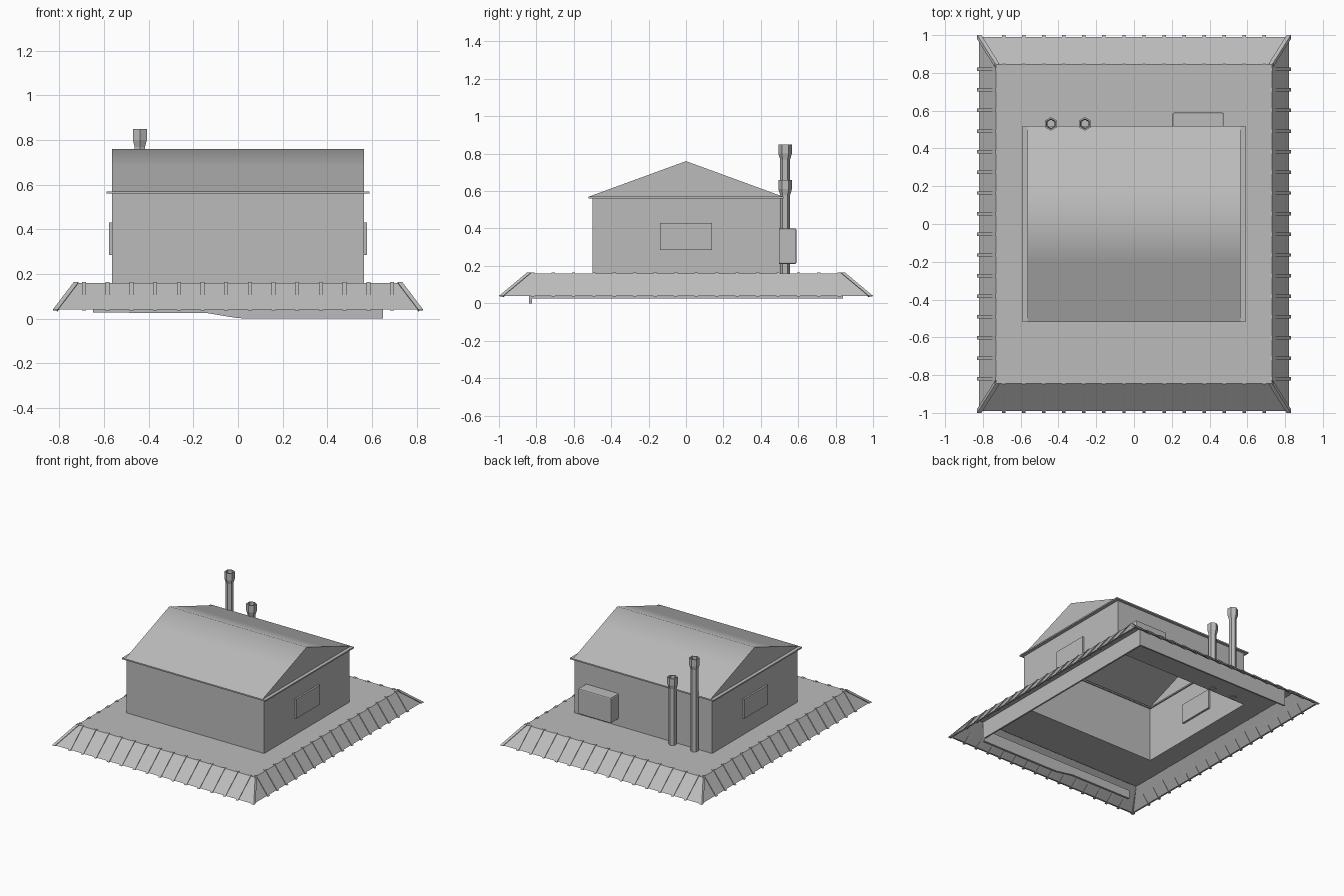
import bpy, bmesh, math
from mathutils import Vector, Matrix

cube = bpy.data.objects.get("Cube")
if cube:
    bpy.data.objects.remove(cube, do_unlink=True)

grey = bpy.data.materials.new("plain_grey")
grey.use_nodes = True
COLOUR = (0.5, 0.5, 0.5, 1)
grey.diffuse_color = COLOUR
grey.node_tree.nodes["Principled BSDF"].inputs["Base Color"].default_value = COLOUR


def finish(name, bm):
    bmesh.ops.recalc_face_normals(bm, faces=bm.faces)
    mesh = bpy.data.meshes.new(name)
    bm.to_mesh(mesh)
    bm.free()
    mesh.materials.append(grey)
    obj = bpy.data.objects.new(name, mesh)
    bpy.context.collection.objects.link(obj)
    return obj


def box(name, lo, hi, bevel=0):
    lo, hi = Vector(lo), Vector(hi)
    bm = bmesh.new()
    bmesh.ops.create_cube(bm, size=1, matrix=Matrix.Translation((lo + hi) / 2)
                          @ Matrix.Diagonal((*(hi - lo), 1)))
    if bevel:
        bmesh.ops.bevel(bm, geom=bm.edges[:], offset=bevel, segments=2,
                        profile=0.5, affect='EDGES')
    return finish(name, bm)


def loft(name, loops, closed=False):
    """Bridge matching vertex loops with quads."""
    bm = bmesh.new()
    rings = [[bm.verts.new(p) for p in loop] for loop in loops]
    pairs = list(zip(rings, rings[1:]))
    if closed:
        pairs.append((rings[-1], rings[0]))
    for a, b in pairs:
        for i in range(len(a)):
            j = (i + 1) % len(a)
            bm.faces.new((a[i], a[j], b[j], b[i]))
    return finish(name, bm)


def rect(x, y, z):
    return [(-x, -y, z), (x, -y, z), (x, y, z), (-x, y, z)]


def prism(name, profile, axis, lo, hi):
    """Extrude a 2D profile (u, z) along x or y."""
    bm = bmesh.new()
    def at(u, z, t):
        return (t, u, z) if axis == 'x' else (u, t, z)
    face = bm.faces.new([bm.verts.new(at(u, z, lo)) for u, z in profile])
    ext = bmesh.ops.extrude_face_region(bm, geom=[face])
    shift = Vector(at(0, 0, hi - lo))
    bmesh.ops.translate(bm, vec=shift,
                        verts=[v for v in ext["geom"] if isinstance(v, bmesh.types.BMVert)])
    return finish(name, bm)


# Base: sloping skirt and flat deck, open under the house
OX, OY, OZ = 0.82, 0.99, 0.04
IX, IY, IZ = 0.73, 0.845, 0.16
loft("skirt", [rect(OX, OY, OZ), rect(IX, IY, IZ),
               rect(IX - 0.01, IY - 0.01, IZ - 0.008), rect(OX - 0.012, OY - 0.012, OZ)],
     closed=True)
HX, HY, EAVE = 0.565, 0.5, 0.56
loft("deck", [rect(IX, IY, IZ), rect(HX, HY, IZ),
              rect(HX, HY, IZ - 0.006), rect(IX - 0.01, IY - 0.01, IZ - 0.006)], closed=True)

# Battens laid down the skirt slopes
def batten_profile(out, inn):
    return [(out + 0.01, OZ - 0.004), (inn + 0.002, IZ + 0.005),
            (inn - 0.015, IZ + 0.004), (out - 0.015, OZ - 0.004)]

for side, name in ((-1, "right"), (1, "left")):
    for i in range(16):
        y = -0.82 + i * 1.64 / 15
        prism(f"{name}_batten_{i}", [(side * u, z) for u, z in batten_profile(OX, IX)],
              'y', y - 0.009, y + 0.009)
for side, name in ((-1, "front"), (1, "back")):
    for i in range(14):
        x = -0.69 + i * 1.38 / 13
        prism(f"{name}_batten_{i}", [(side * u, z) for u, z in batten_profile(OY, IY)],
              'x', x - 0.009, x + 0.009)

# Hip boards on the four skirt corners
for sx in (-1, 1):
    for sy in (-1, 1):
        def hip(x, y, z):
            return [(sx * x, sy * y, z), (sx * (x - 0.022), sy * y, z),
                    (sx * (x - 0.022), sy * (y - 0.022), z - 0.008),
                    (sx * x, sy * (y - 0.022), z)]
        loft("hip_board", [hip(OX + 0.01, OY + 0.01, OZ), hip(IX + 0.006, IY + 0.006, IZ + 0.004)])

# Foundation beams under the deck on three sides
prism("front_foundation", [(-0.65, 0.09), (-0.65, 0.027), (-0.14, 0.025), (0, 0.002),
                           (0.1, 0), (0.65, 0), (0.65, 0.09)], 'y', -0.84, -0.823)
box("left_foundation", (0.638, -0.84, 0.025), (0.65, 0.84, IZ - 0.004))
box("back_foundation", (-0.65, 0.828, 0.027), (0.65, 0.84, IZ - 0.004))

# House walls and the thin eave frame
loft("house_walls", [rect(HX, HY, IZ), rect(HX, HY, EAVE)])
loft("eave_frame", [rect(0.59, 0.52, EAVE), rect(0.59, 0.52, EAVE + 0.01),
                    rect(HX - 0.01, HY - 0.01, EAVE + 0.01), rect(HX - 0.01, HY - 0.01, EAVE)],
     closed=True)

# Hollow gable roof, softly shaded over the ridge
RIDGE = 0.76
slope = [(-0.52, EAVE + 0.01), (-0.2, 0.687), (0, RIDGE), (0.2, 0.687), (0.52, EAVE + 0.01)]
roof = prism("gable_roof", slope, 'x', -HX, HX)
bm = bmesh.new()
bm.from_mesh(roof.data)
bmesh.ops.delete(bm, geom=[f for f in bm.faces if f.normal.z < -0.5], context='FACES_ONLY')
bm.to_mesh(roof.data)
bm.free()
bpy.ops.object.select_all(action='DESELECT')
roof.select_set(True)
bpy.context.view_layer.objects.active = roof
bpy.ops.object.shade_smooth_by_angle(angle=math.radians(50))

# Gable windows and the rear service box
for side, name in ((-1, "right"), (1, "left")):
    xs = sorted((side * 0.55, side * 0.578))
    box(f"{name}_window", (xs[0], -0.14, 0.285), (xs[1], 0.14, 0.43))
box("rear_service_box", (0.205, 0.49, 0.21), (0.475, 0.59, 0.4), bevel=0.008)


# Six-sided flue pipes with flared open tops
def flue(name, x, top):
    def hexagon(r, z):
        return [(x + r * math.sin(math.tau * k / 6), 0.53 + r * math.cos(math.tau * k / 6), z)
                for k in range(6)]
    loft(name, [hexagon(0.027, IZ - 0.01), hexagon(0.027, top - 0.08), hexagon(0.036, top - 0.05),
                hexagon(0.036, top), hexagon(0.027, top), hexagon(0.022, top - 0.08),
                hexagon(0.022, IZ - 0.01)], closed=True)

flue("tall_flue", -0.44, 0.85)
flue("short_flue", -0.26, 0.66)
